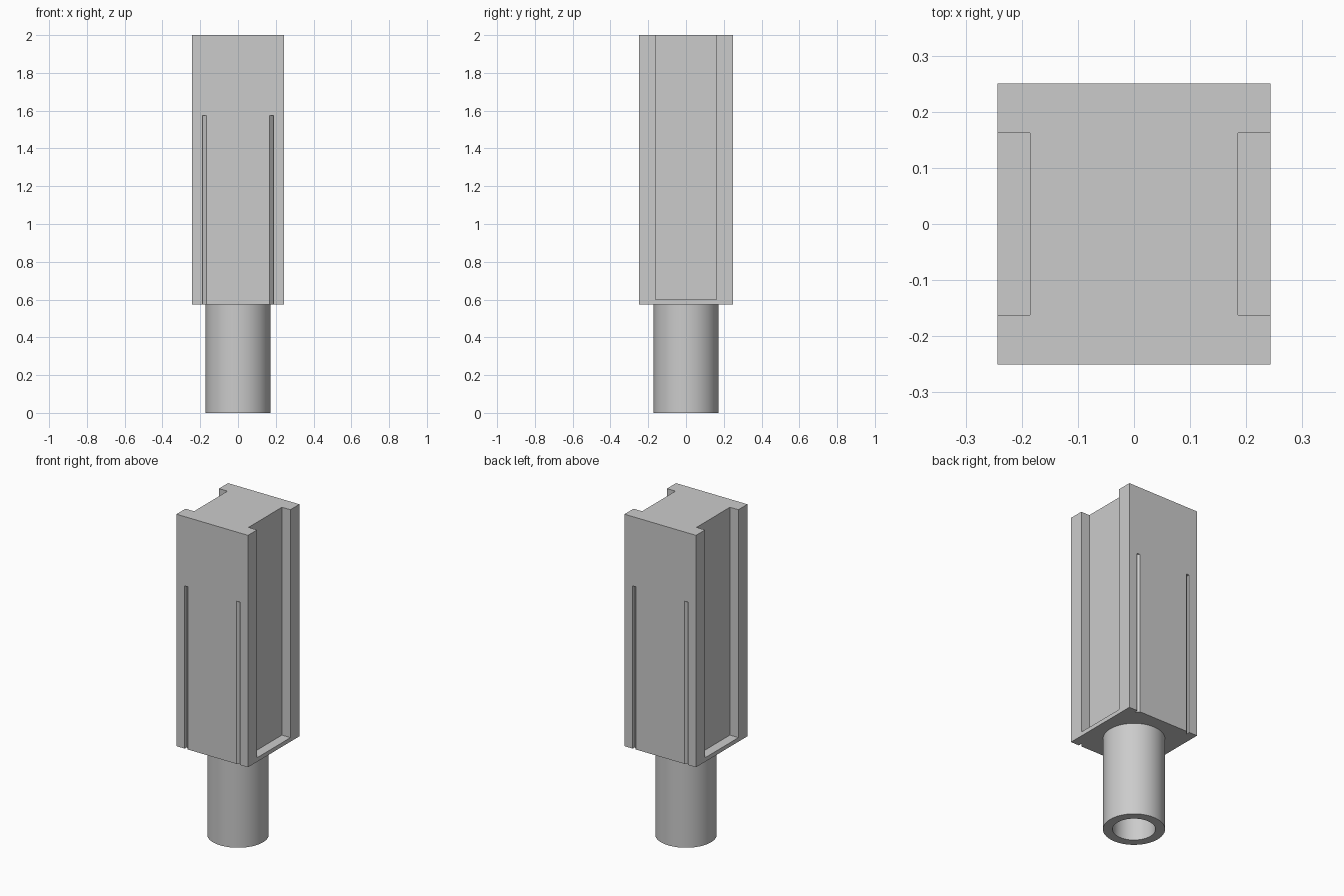
import bpy, bmesh, math
from mathutils import Vector

if "Cube" in bpy.data.objects:
    bpy.data.objects.remove(bpy.data.objects["Cube"], do_unlink=True)

HALF_X, HALF_Y = 0.243, 0.25      # housing half width and depth
BASE, TOP = 0.575, 2.0            # housing bottom and top

grey = bpy.data.materials.new("plain_grey")
grey.use_nodes = True
colour = (0.6, 0.6, 0.6, 1)
grey.diffuse_color = colour
grey.node_tree.nodes["Principled BSDF"].inputs["Base Color"].default_value = colour


def add_object(name, bm):
    bmesh.ops.recalc_face_normals(bm, faces=bm.faces)
    mesh = bpy.data.meshes.new(name)
    bm.to_mesh(mesh)
    bm.free()
    mesh.materials.append(grey)
    obj = bpy.data.objects.new(name, mesh)
    bpy.context.collection.objects.link(obj)
    return obj


def prism(name, outline, low, high):
    """Extrude an xy outline from z = low to z = high."""
    bm = bmesh.new()
    face = bm.faces.new([bm.verts.new((x, y, low)) for x, y in outline])
    result = bmesh.ops.extrude_face_region(bm, geom=[face])
    verts = [v for v in result["geom"] if isinstance(v, bmesh.types.BMVert)]
    bmesh.ops.translate(bm, verts=verts, vec=(0, 0, high - low))
    return add_object(name, bm)


def rectangle(x0, x1, y):
    return [(x0, -y), (x1, -y), (x1, y), (x0, y)]


# Housing block
housing = prism("housing", rectangle(-HALF_X, HALF_X, HALF_Y), BASE, TOP)

cutters = []
for sx in (-1, 1):
    # Wide side channel, open at the top and closed by a thin lip below
    cutters.append(prism("channel_cutter",
                         rectangle(sx * 0.185, sx * 0.4, 0.162), 0.6, TOP + 0.1))
    for sy in (-1, 1):
        # Narrow groove with a sloping floor on the front and back
        groove = [(0.166, HALF_Y), (0.187, HALF_Y - 0.021),
                  (0.187, HALF_Y + 0.02), (0.166, HALF_Y + 0.02)]
        cutters.append(prism("groove_cutter",
                             [(sx * x, sy * y) for x, y in groove], BASE - 0.1, 1.575))

for cutter in cutters:
    cut = housing.modifiers.new(cutter.name, "BOOLEAN")
    cut.operation = "DIFFERENCE"
    cut.solver = "EXACT"
    cut.object = cutter

# Bake the cuts and drop the cutters
graph = bpy.context.evaluated_depsgraph_get()
cut_mesh = bpy.data.meshes.new_from_object(housing.evaluated_get(graph))
housing.modifiers.clear()
housing.data = cut_mesh
for cutter in cutters:
    bpy.data.objects.remove(cutter, do_unlink=True)

# Hollow round stem under the housing
bm = bmesh.new()
profile = [(0.118, BASE), (0.118, 0), (0.171, 0), (0.171, BASE)]
verts = [bm.verts.new((r, 0, z)) for r, z in profile]
edges = [bm.edges.new(pair) for pair in zip(verts, verts[1:] + verts[:1])]
bmesh.ops.spin(bm, geom=verts + edges, cent=(0, 0, 0), axis=(0, 0, 1),
               angle=math.tau, steps=64, use_merge=True)
bmesh.ops.remove_doubles(bm, verts=bm.verts, dist=0.0001)
stem = add_object("stem", bm)

bpy.ops.object.select_all(action="DESELECT")
stem.select_set(True)
bpy.context.view_layer.objects.active = stem
bpy.ops.object.shade_smooth_by_angle(angle=math.radians(30))
